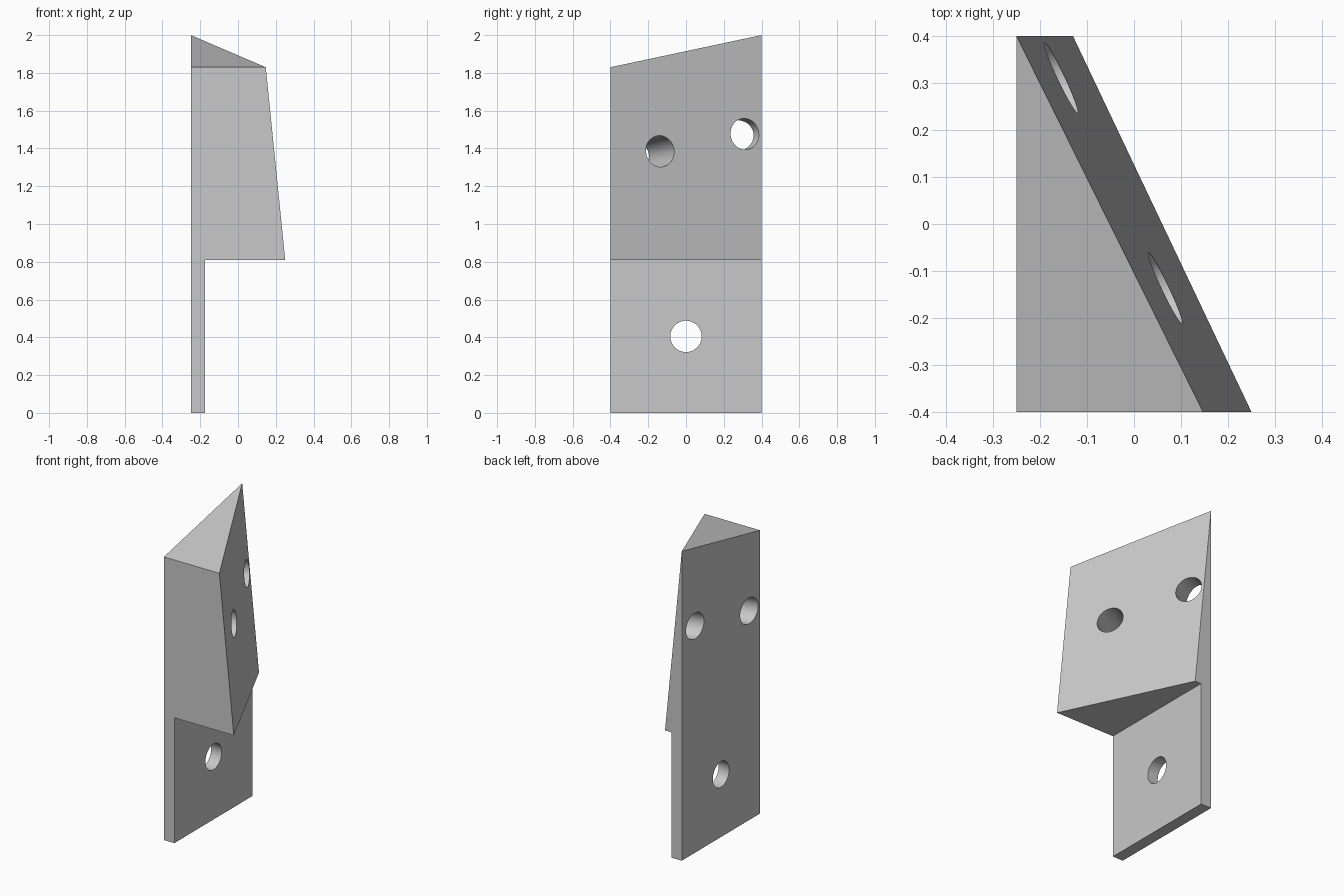
import bpy
import bmesh
from mathutils import Vector

cube = bpy.data.objects.get("Cube")
if cube:
    bpy.data.objects.remove(cube, do_unlink=True)

grey = bpy.data.materials.new("plain_grey")
grey.use_nodes = True
colour = (0.58, 0.58, 0.58, 1)
grey.diffuse_color = colour
grey.node_tree.nodes["Principled BSDF"].inputs["Base Color"].default_value = colour

HALF_DEPTH = 0.4
BACK = -0.25
STEP = 0.81
HOLE_RADIUS = 0.083


def slice_off(bm, point, normal):
    """Remove everything on the normal side of a plane and cap the cut."""
    cut = bmesh.ops.bisect_plane(
        bm, geom=bm.verts[:] + bm.edges[:] + bm.faces[:], dist=1e-4,
        plane_co=point, plane_no=normal, clear_outer=True)
    edges = [e for e in cut["geom_cut"]
             if isinstance(e, bmesh.types.BMEdge) and e.is_boundary]
    bmesh.ops.edgeloop_fill(bm, edges=edges)


# Bracket body: stepped side profile extruded along y
profile = [(BACK, 0), (-0.175, 0), (-0.175, STEP), (0.25, STEP), (0.25, 2.2), (BACK, 2.2)]
bm = bmesh.new()
face = bm.faces.new([bm.verts.new((x, -HALF_DEPTH, z)) for x, z in profile])
extruded = bmesh.ops.extrude_face_region(bm, geom=[face])
bmesh.ops.translate(bm, vec=(0, 2 * HALF_DEPTH, 0),
                    verts=[v for v in extruded["geom"] if isinstance(v, bmesh.types.BMVert)])

# Sloping top, then the angled mounting face
peak = Vector((BACK, HALF_DEPTH, 2))
top_corner = Vector((0.147, -HALF_DEPTH, 1.83))
low_corner = Vector((0.25, -HALF_DEPTH, STEP))
slice_off(bm, peak, Vector((0, top_corner.z - peak.z, 2 * HALF_DEPTH)).normalized())
slope = (top_corner - low_corner).cross(peak - low_corner).normalized()
if slope.x < 0:
    slope.negate()
slice_off(bm, peak, slope)
bmesh.ops.recalc_face_normals(bm, faces=bm.faces[:])

mesh = bpy.data.meshes.new("bracket_body")
bm.to_mesh(mesh)
bm.free()
mesh.materials.append(grey)
body = bpy.data.objects.new("bracket_body", mesh)
bpy.context.collection.objects.link(body)


def drill(name, y, z, direction):
    """Drill a round hole entering the front surface at y, z."""
    if direction == slope:
        x = low_corner.x - (slope.y * (y - low_corner.y) + slope.z * (z - STEP)) / slope.x
    else:
        x = -0.175
    bpy.ops.mesh.primitive_cylinder_add(
        vertices=64, radius=HOLE_RADIUS, depth=1.6, location=(x, y, z),
        rotation=direction.to_track_quat("Z", "Y").to_euler())
    cutter = bpy.context.object
    cutter.name = name + "_cutter"
    cutter.data.materials.append(grey)
    cutter.hide_render = True
    mod = body.modifiers.new(name, "BOOLEAN")
    mod.operation = "DIFFERENCE"
    mod.solver = "EXACT"
    mod.object = cutter
    bpy.context.view_layer.objects.active = body
    bpy.ops.object.modifier_apply(modifier=name)
    bpy.data.objects.remove(cutter, do_unlink=True)


# Screw holes: one through the plate, two square to the angled face
drill("plate_hole", 0, 0.405, Vector((1, 0, 0)))
drill("front_slope_hole", -0.137, 1.385, slope)
drill("back_slope_hole", 0.311, 1.476, slope)

bpy.ops.object.select_all(action="DESELECT")
body.select_set(True)
bpy.context.view_layer.objects.active = body
bpy.ops.object.shade_smooth_by_angle(angle=0.35)
